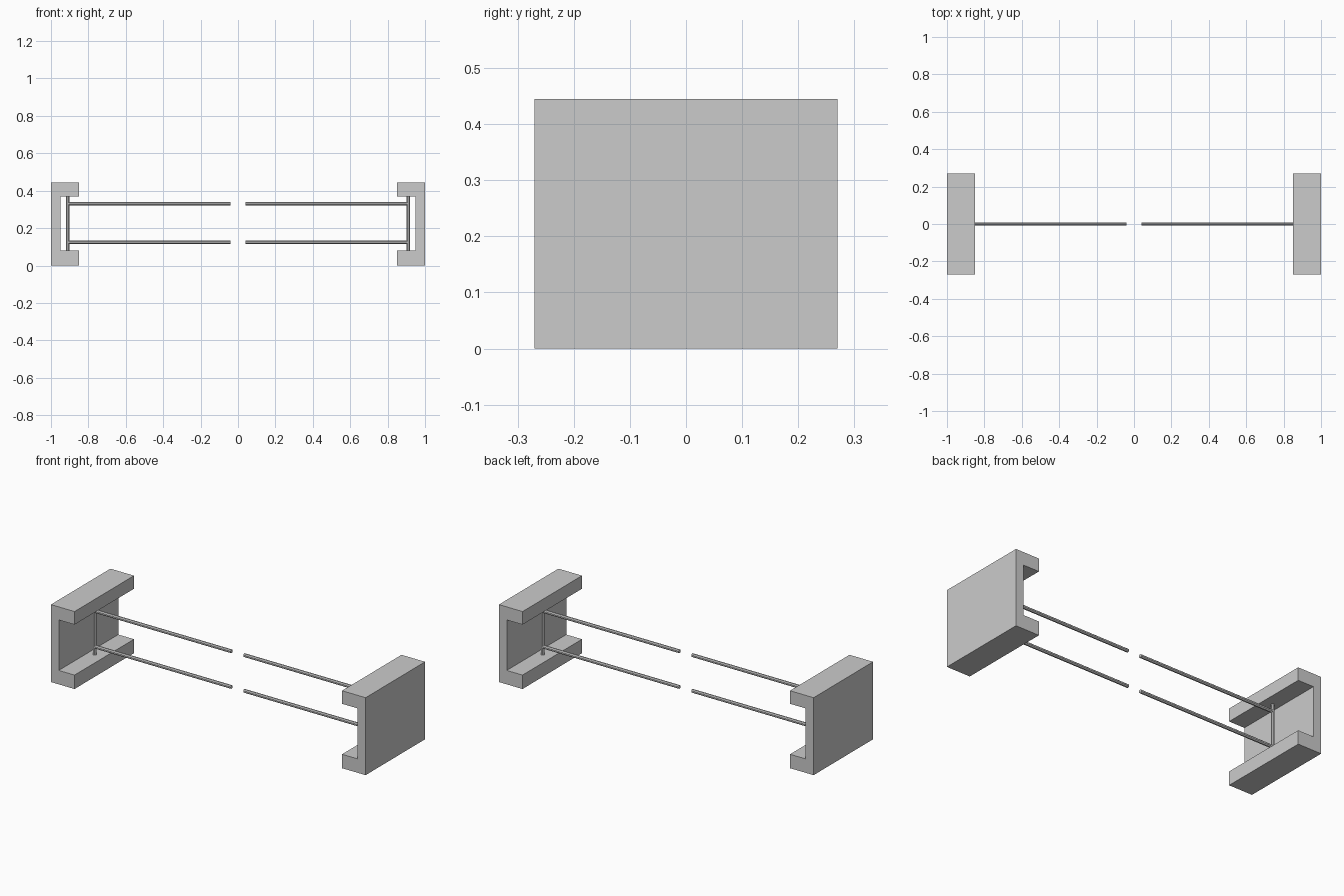
import bpy, bmesh
from math import pi
from mathutils import Matrix

if "Cube" in bpy.data.objects:
    bpy.data.objects.remove(bpy.data.objects["Cube"])

DEPTH, HEIGHT = 0.27, 0.445


def finish(name, bm):
    bmesh.ops.recalc_face_normals(bm, faces=bm.faces)
    mesh = bpy.data.meshes.new(name)
    bm.to_mesh(mesh)
    bm.free()
    obj = bpy.data.objects.new(name, mesh)
    bpy.context.collection.objects.link(obj)
    return obj


def channel(name, side):
    # C-shaped profile opening toward the centre, extruded along y
    profile = [(1, 0), (1, HEIGHT), (0.85, HEIGHT), (0.85, 0.37),
               (0.95, 0.37), (0.95, 0.08), (0.85, 0.08), (0.85, 0)]
    bm = bmesh.new()
    face = bm.faces.new([bm.verts.new((side * x, -DEPTH, z)) for x, z in profile])
    ext = bmesh.ops.extrude_face_region(bm, geom=[face], use_keep_orig=True)
    moved = [g for g in ext["geom"] if isinstance(g, bmesh.types.BMVert)]
    bmesh.ops.translate(bm, verts=moved, vec=(0, 2 * DEPTH, 0))
    return finish(name, bm)


def rod(name, centre, length, axis, radius=0.01):
    bm = bmesh.new()
    turn = Matrix.Rotation(pi / 2, 4, 'Y') if axis == 'X' else Matrix.Identity(4)
    bmesh.ops.create_cone(bm, cap_ends=True, segments=8, radius1=radius,
                          radius2=radius, depth=length,
                          matrix=Matrix.Translation(centre) @ turn @ Matrix.Rotation(pi / 8, 4, 'Z'))
    return finish(name, bm)


for side, label in ((-1, "left"), (1, "right")):
    # End bracket
    channel(f"{label}_bracket", side)
    # Upright pin between the flanges
    rod(f"{label}_pin", (side * 0.91, 0, 0.225), 0.29, 'Z')
    # Two horizontal rods reaching toward the middle gap
    for z, level in ((0.125, "lower"), (0.33, "upper")):
        rod(f"{label}_{level}_rod", (side * 0.475, 0, z), 0.87, 'X')
